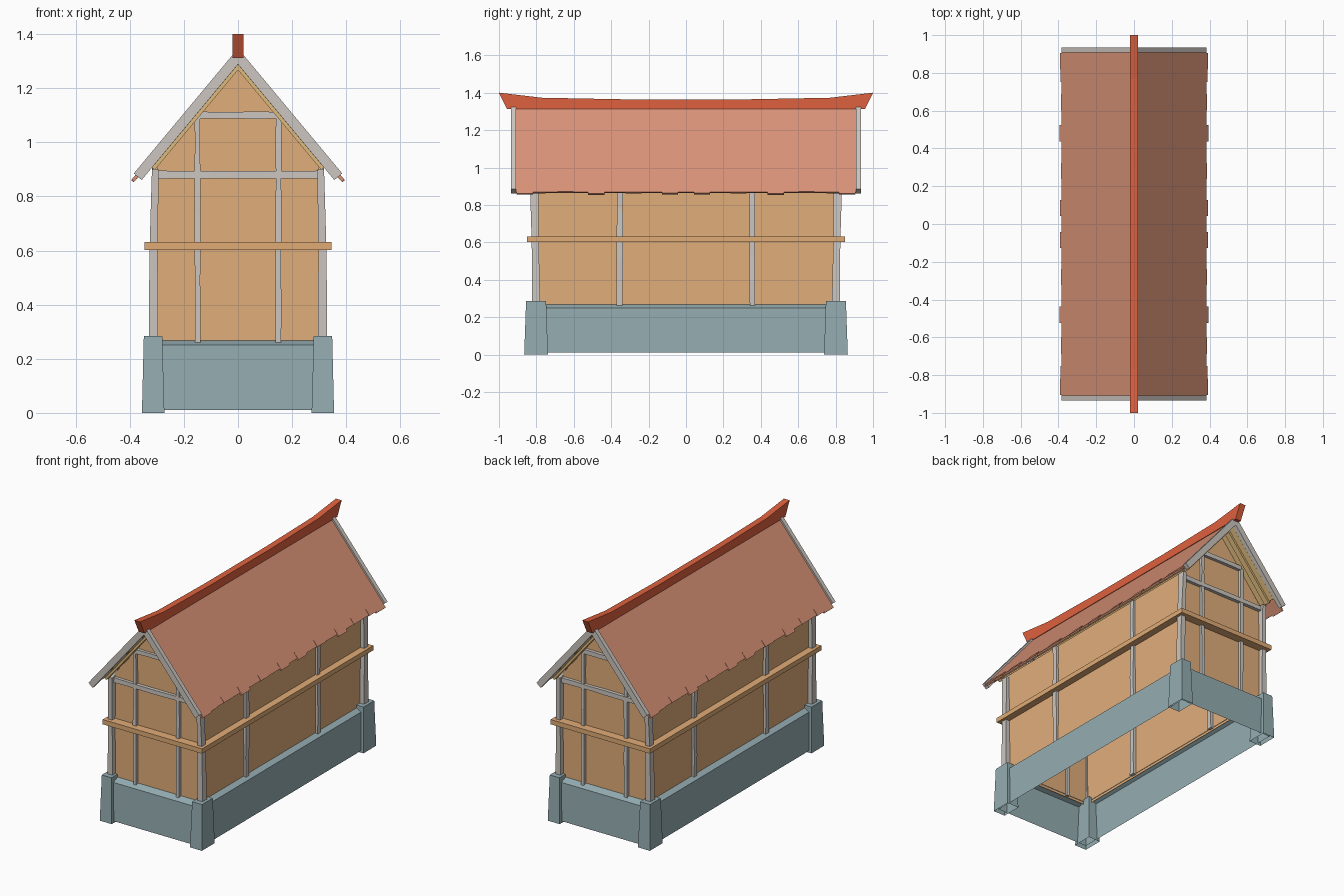
import bpy, bmesh, random

random.seed(4)
if "Cube" in bpy.data.objects:
    bpy.data.objects.remove(bpy.data.objects["Cube"], do_unlink=True)

SLOPE = 1.2  # roof pitch, drop per unit of x


def linear(c):
    c /= 255
    return c / 12.92 if c <= 0.04045 else ((c + 0.055) / 1.055) ** 2.4


def material(name, *rgb):
    m = bpy.data.materials.new(name)
    m.use_nodes = True
    colour = (*[linear(c) for c in rgb], 1)
    m.diffuse_color = colour
    node = m.node_tree.nodes["Principled BSDF"]
    node.inputs["Base Color"].default_value = colour
    node.inputs["Roughness"].default_value = 0.9
    return m


STONE = material("blue_grey_stone", 149, 173, 178)
PLASTER = material("tan_plaster", 225, 174, 123)
TIMBER = material("grey_timber", 204, 198, 192)
BELT = material("brown_board", 224, 171, 118)
LINING = material("yellow_wood", 222, 186, 124)
TILE = material("terracotta_tile", 217, 147, 119)
RIDGE = material("deep_red_ridge", 222, 97, 62)


def finish(bm, name, mat):
    bmesh.ops.recalc_face_normals(bm, faces=bm.faces)
    mesh = bpy.data.meshes.new(name)
    bm.to_mesh(mesh)
    bm.free()
    mesh.materials.append(mat)
    obj = bpy.data.objects.new(name, mesh)
    bpy.context.collection.objects.link(obj)
    return obj


def loft(name, mat, rings, bottom=True, top=True):
    """Join rings of equal length into a closed or open skin."""
    bm = bmesh.new()
    loops = [[bm.verts.new(p) for p in ring] for ring in rings]
    n = len(loops[0])
    for a, b in zip(loops, loops[1:]):
        for i in range(n):
            j = (i + 1) % n
            bm.faces.new((a[i], a[j], b[j], b[i]))
    if bottom:
        bm.faces.new(loops[0])
    if top:
        bm.faces.new(loops[-1])
    return finish(bm, name, mat)


def rect(x0, x1, y0, y1, z):
    return [(x0, y0, z), (x1, y0, z), (x1, y1, z), (x0, y1, z)]


def box(name, mat, x0, x1, y0, y1, z0, z1):
    return loft(name, mat, [rect(x0, x1, y0, y1, z0), rect(x0, x1, y0, y1, z1)])


def hewn(name, mat, start, end, size, axis, steps=5):
    """Slightly uneven beam along x (0) or z (2)."""
    rings = []
    for k in range(steps + 1):
        t = k / steps
        c = [a + (b - a) * t for a, b in zip(start, end)]
        u, v = [s / 2 * random.uniform(0.85, 1.1) for s in size]
        ring = []
        for i, j in ((-1, -1), (1, -1), (1, 1), (-1, 1)):
            off = (0, i * u, j * v) if axis == 0 else (i * u, j * v, 0)
            ring.append([a + b for a, b in zip(c, off)])
        rings.append(ring)
    return loft(name, mat, rings)


def slope_profile(x0, x1, top, thick, side):
    """Strip following the roof pitch, cut square at the eave."""
    z0, z1 = top - SLOPE * x0, top - SLOPE * x1
    drop = thick * 1.562
    pts = [(x0, z0), (x1, z1), (x1 - 0.768 * thick, z1 - 0.64 * thick), (x0, z0 - drop)]
    return [(side * x, z) for x, z in pts]


def slope_strip(name, mat, x0, x1, top, thick, y0, y1, side):
    pts = slope_profile(x0, x1, top, thick, side)
    return loft(name, mat, [[(x, y, z) for x, z in pts] for y in (y0, y1)])


# Hollow stone footing with a sloping ledge up to the walls
loft("foundation", STONE, [
    rect(-0.336, 0.336, -0.843, 0.843, 0.01),
    rect(-0.332, 0.332, -0.838, 0.838, 0.25),
    rect(-0.298, 0.298, -0.793, 0.793, 0.268)], bottom=False, top=False)

# Thin wall shell, with gables at both ends
outline = [(-0.3, 0.25), (0.3, 0.25), (0.3, 0.915), (0, 1.28), (-0.3, 0.915)]
bm = bmesh.new()
ends = [[bm.verts.new((x, y, z)) for x, z in outline] for y in (-0.795, 0.795)]
for end in ends:
    bm.faces.new(end)
for i, j in ((1, 2), (4, 0)):
    bm.faces.new((ends[0][i], ends[0][j], ends[1][j], ends[1][i]))
finish(bm, "walls", PLASTER)

for sx, side in ((-1, "right"), (1, "left")):
    for sy, end in ((-1, "front"), (1, "back")):
        tag = side + "_" + end

        # Tapered corner piers, open underneath
        loft("pier_" + tag, STONE, [
            rect(sx * 0.272, sx * 0.355, sy * 0.738, sy * 0.865, 0),
            rect(sx * 0.28, sx * 0.348, sy * 0.748, sy * 0.855, 0.285)], bottom=False)

        # Corner and intermediate posts
        loft("corner_post_" + tag, TIMBER, [
            rect(sx * 0.295, sx * 0.33, sy * 0.78, sy * 0.822, 0.26),
            rect(sx * 0.297, sx * 0.327, sy * 0.787, sy * 0.825, 0.6),
            rect(sx * 0.293, sx * 0.318, sy * 0.79, sy * 0.834, 0.9)])
        hewn("gable_post_" + tag, TIMBER, (sx * 0.149, sy * 0.797, 0.258),
             (sx * 0.15, sy * 0.797, 1.095), (0.022, 0.035), 2, 7)
        hewn("side_post_" + tag, TIMBER, (sx * 0.298, sy * 0.355, 0.262),
             (sx * 0.298, sy * 0.353, 0.91), (0.036, 0.032), 2)

        # Verge boards and rafters under the overhang
        slope_strip("verge_board_" + tag, TIMBER, 0, 0.385, 1.347, 0.038,
                    sy * 0.908, sy * 0.935, sx)
        slope_strip("rafter_" + tag, LINING, 0, 0.32, 1.292, 0.016,
                    sy * 0.835, sy * 0.87, sx)

    # Roof slope with wooden lining
    slope_strip("roof_" + side, TILE, 0, 0.384, 1.331, 0.012, -0.908, 0.908, sx)
    slope_strip("roof_lining_" + side, LINING, 0, 0.325, 1.312, 0.016, -0.908, 0.908, sx)

    # Uneven tiles hanging over the eave
    tabs = ((0.085, 0.392), (0.28, 0.387), (0.48, 0.395), (0.645, 0.386),
            (0.795, 0.388), (0.862, 0.393))
    for sy in (-1, 1):
        for y, reach in tabs:
            slope_strip("eave_tile", TILE, 0.36, reach, 1.334, 0.012,
                        sy * y - 0.043, sy * y + 0.043, sx)

    # Long belt board
    box("belt_board_" + side, BELT, sx * 0.298, sx * 0.345, -0.85, 0.85, 0.602, 0.632)

for sy, end in ((-1, "front"), (1, "back")):
    # Gable cross beams and short belt boards
    hewn("tie_beam_" + end, TIMBER, (-0.3, sy * 0.797, 0.88), (0.3, sy * 0.797, 0.88),
         (0.038, 0.028), 0, 6)
    hewn("collar_beam_" + end, TIMBER, (-0.145, sy * 0.797, 1.1), (0.145, sy * 0.797, 1.1),
         (0.036, 0.027), 0, 4)
    box("belt_board_" + end, BELT, -0.298, 0.298, sy * 0.793, sy * 0.85, 0.602, 0.632)

# Sagging ridge with raised, slanted ends
half = [(1, 1.4), (0.77, 1.373), (0.3, 1.364)]
profile = half + [(-y, z) for y, z in reversed(half)] + [(-0.957, 1.312), (0.957, 1.312)]
loft("ridge", RIDGE, [[(x, y, z) for y, z in profile] for x in (-0.02, 0.02)])
